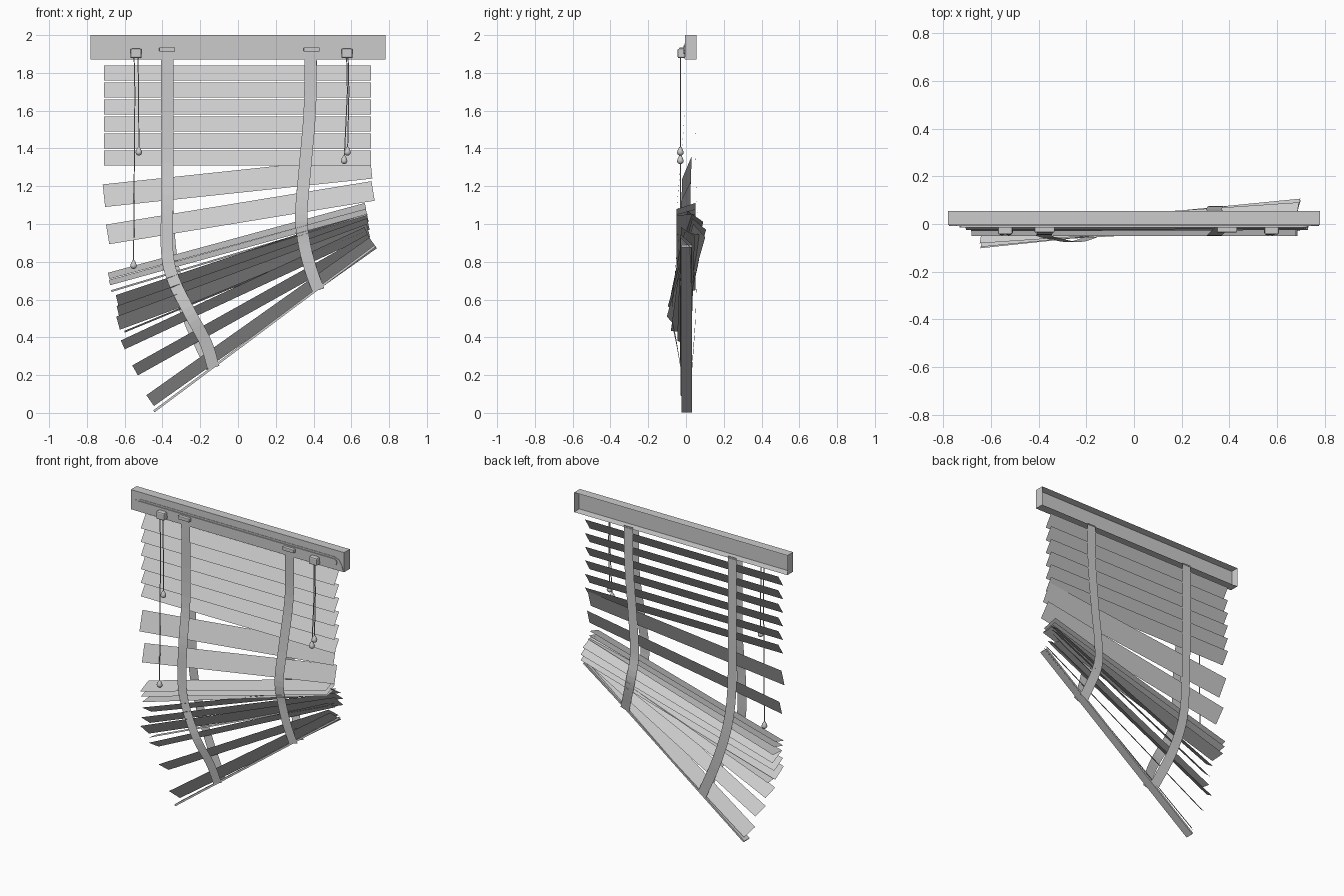
import bpy, bmesh, math
from mathutils import Vector

cube = bpy.data.objects.get("Cube")
if cube:
    bpy.data.objects.remove(cube, do_unlink=True)

grey = bpy.data.materials.new("light_grey")
grey.use_nodes = True
GREY = (0.6, 0.6, 0.6, 1)
grey.diffuse_color = GREY
grey.node_tree.nodes["Principled BSDF"].inputs["Base Color"].default_value = GREY


def finish(name, bm, recalc=True):
    if recalc:
        bmesh.ops.recalc_face_normals(bm, faces=bm.faces)
    me = bpy.data.meshes.new(name)
    bm.to_mesh(me)
    bm.free()
    me.materials.append(grey)
    ob = bpy.data.objects.new(name, me)
    bpy.context.collection.objects.link(ob)
    return ob


def box(name, lo, hi, bevel=0):
    bm = bmesh.new()
    bmesh.ops.create_cube(bm, size=1)
    for v in bm.verts:
        v.co = [(a + b) / 2 + c * (b - a) for a, b, c in zip(lo, hi, v.co)]
    ob = finish(name, bm)
    if bevel:
        m = ob.modifiers.new("bevel", 'BEVEL')
        m.width, m.segments = bevel, 2
    return ob


def slat(name, left, right, dy, dz, thick=0):
    """Flat strip between two end centres; (dy, dz) leads to its upper edge."""
    l, r = Vector(left), Vector(right)
    d = (r - l).normalized()
    w = Vector((0, dy, dz))
    w = (w - d * w.dot(d)).normalized() * w.length / 2
    bm = bmesh.new()
    f = bm.faces.new([bm.verts.new(p) for p in (l - w, r - w, r + w, l + w)])
    ob = finish(name, bm, False)
    if thick:
        m = ob.modifiers.new("thickness", 'SOLIDIFY')
        m.thickness, m.offset = thick, 0
    return ob


def plate(name, outline, y0, y1):
    """Outline in x, z extruded from y0 to y1."""
    bm = bmesh.new()
    f = bm.faces.new([bm.verts.new((x, y0, z)) for x, z in outline])
    ext = bmesh.ops.extrude_face_region(bm, geom=[f])
    for v in ext["geom"]:
        if isinstance(v, bmesh.types.BMVert):
            v.co.y = y1
    return finish(name, bm)


def spline(pts, n=5):
    """Smooth path through the points."""
    p = [Vector(q) for q in pts]
    p = [2 * p[0] - p[1]] + p + [2 * p[-1] - p[-2]]
    out = []
    for a, b, c, d in zip(p, p[1:], p[2:], p[3:]):
        for i in range(n):
            t = i / n
            out.append(0.5 * (2 * b + (c - a) * t + (2 * a - 5 * b + 4 * c - d) * t ** 2
                              + (3 * b - a - 3 * c + d) * t ** 3))
    return out + [p[-2]]


def strap(name, pts, width=0.065):
    path = spline(pts)
    bm = bmesh.new()
    rows = []
    for i, p in enumerate(path):
        t = path[min(i + 1, len(path) - 1)] - path[max(i - 1, 0)]
        side = Vector((-t.z, 0, t.x)).normalized() * width / 2
        rows.append((bm.verts.new(p - side), bm.verts.new(p + side)))
    for a, b in zip(rows, rows[1:]):
        bm.faces.new((a[0], a[1], b[1], b[0]))
    return finish(name, bm)


def cord(name, pts, r=0.003):
    cu = bpy.data.curves.new(name, 'CURVE')
    cu.dimensions = '3D'
    cu.bevel_depth, cu.bevel_resolution = r, 1
    sp = cu.splines.new('POLY')
    sp.points.add(len(pts) - 1)
    for q, p in zip(sp.points, pts):
        q.co = (*p, 1)
    cu.materials.append(grey)
    ob = bpy.data.objects.new(name, cu)
    bpy.context.collection.objects.link(ob)


def tassel(name, x, y, z):
    bm = bmesh.new()
    bmesh.ops.create_uvsphere(bm, u_segments=10, v_segments=8, radius=0.018)
    for v in bm.verts:
        if v.co.z > 0:
            v.co.x *= 1 - v.co.z * 22
            v.co.y *= 1 - v.co.z * 22
            v.co.z *= 1.7
        v.co += Vector((x, y, z))
    for f in bm.faces:
        f.smooth = True
    finish(name, bm)


# Head rail: a shallow tray open at the back
bm = bmesh.new()
bmesh.ops.create_cube(bm, size=1)
for v in bm.verts:
    v.co = (v.co.x * 1.56, 0.025 + v.co.y * 0.06, 1.935 + v.co.z * 0.13)
back = [f for f in bm.faces if f.normal.y > 0.9]
bmesh.ops.inset_region(bm, faces=back, thickness=0.008)
bmesh.ops.translate(bm, verts=back[0].verts, vec=(0, -0.045, 0))
finish("head_rail", bm)

# Front moulding with a long rounded track
half = [(0.775, 1.873), (0.765, 1.91), (0.745, 1.942), (0.71, 1.955)]
plate("front_moulding", half + [(-x, z) for x, z in reversed(half)], -0.008, -0.004)
track = [(s * (0.71 + 0.022 * math.cos(a)), 1.922 + 0.022 * math.sin(a))
         for s, angles in ((1, (-1.57, -0.8, 0, 0.8, 1.57)), (-1, (1.57, 0.8, 0, -0.8, -1.57)))
         for a in angles]
plate("front_track", track, -0.014, -0.007)

# Upper slats, still level
for i in range(6):
    z = 1.80 - i * 0.09
    slat(f"level_slat_{i + 1}", (-0.71, 0.024, z), (0.705, 0.024, z), 0.05, 0.078)

# Fallen slats, fanned out
fallen = [
    ((-0.71, 0, 1.15), (0.705, 0.005, 1.30), 0.05, 0.12),
    ((-0.69, -0.005, 0.945), (0.715, 0, 1.175), 0.05, 0.105),
    ((-0.685, 0, 0.725), (0.675, 0, 1.095), 0.1, 0.035),
    ((-0.68, 0, 0.69), (0.68, 0, 1.065), 0.1, 0.03),
    ((-0.67, 0, 0.645), (0.685, 0, 1.05), 0.1, 0.01),
    ((-0.64, -0.04, 0.595), (0.685, 0.05, 1.04), -0.08, 0.06),
    ((-0.635, -0.06, 0.535), (0.69, 0.07, 1.0), -0.07, 0.065),
    ((-0.635, -0.07, 0.475), (0.69, 0.07, 0.965), -0.06, 0.075),
    ((-0.6, -0.04, 0.43), (0.66, 0.03, 0.95), -0.08, 0.01),
    ((-0.61, -0.01, 0.36), (0.68, 0.01, 0.96), -0.07, 0.055),
    ((-0.545, 0, 0.225), (0.7, 0, 0.92), -0.06, 0.065),
    ((-0.465, 0, 0.065), (0.715, 0, 0.9), -0.05, 0.075),
]
for i, (l, r, dy, dz) in enumerate(fallen):
    slat(f"fallen_slat_{i + 1}", l, r, dy, dz)
slat("bottom_rail", (-0.445, 0.003, 0.008), (0.725, 0.003, 0.883), 0.055, 0, 0.012)

# Ladder straps, front and rear
strap("right_front_strap", [(-0.375, -0.012, 1.92), (-0.375, -0.008, 1.4), (-0.375, -0.04, 1.1),
      (-0.375, -0.05, 0.85), (-0.34, -0.06, 0.7), (-0.25, -0.075, 0.52),
      (-0.17, -0.05, 0.37), (-0.13, -0.028, 0.24)])
strap("left_front_strap", [(0.385, -0.012, 1.92), (0.38, -0.008, 1.6), (0.355, -0.03, 1.3),
      (0.335, -0.05, 1.05), (0.35, -0.04, 0.9), (0.385, -0.035, 0.76), (0.425, -0.028, 0.65)])
strap("right_rear_strap", [(-0.375, 0.052, 1.88), (-0.375, 0.052, 1.4), (-0.37, 0.05, 1.0),
      (-0.34, 0.055, 0.75), (-0.26, 0.05, 0.5), (-0.14, 0.032, 0.24)])
strap("left_rear_strap", [(0.385, 0.052, 1.88), (0.38, 0.052, 1.6), (0.355, 0.052, 1.3),
      (0.335, 0.06, 1.05), (0.355, 0.075, 0.87), (0.425, 0.032, 0.65)])

# Strap clips and cord brackets
for side, x in (("right", -0.375), ("left", 0.39)):
    box(f"{side}_strap_clip", (x - 0.042, -0.035, 1.912), (x + 0.042, -0.004, 1.935), 0.004)
for side, x in (("right", -0.54), ("left", 0.577)):
    box(f"{side}_cord_bracket", (x - 0.03, -0.045, 1.878), (x + 0.03, -0.004, 1.928), 0.008)

# Pull cords with tassels
for i, (x0, x1, z) in enumerate([(-0.55, -0.553, 0.78), (-0.53, -0.525, 1.38),
                                 (0.583, 0.58, 1.38), (0.575, 0.562, 1.335)]):
    cord(f"pull_cord_{i + 1}", [(x0, -0.03, 1.89), (x0 + 0.004, -0.03, 1.7), (x1, -0.03, z)])
    tassel(f"tassel_{i + 1}", x1, -0.03, z)
